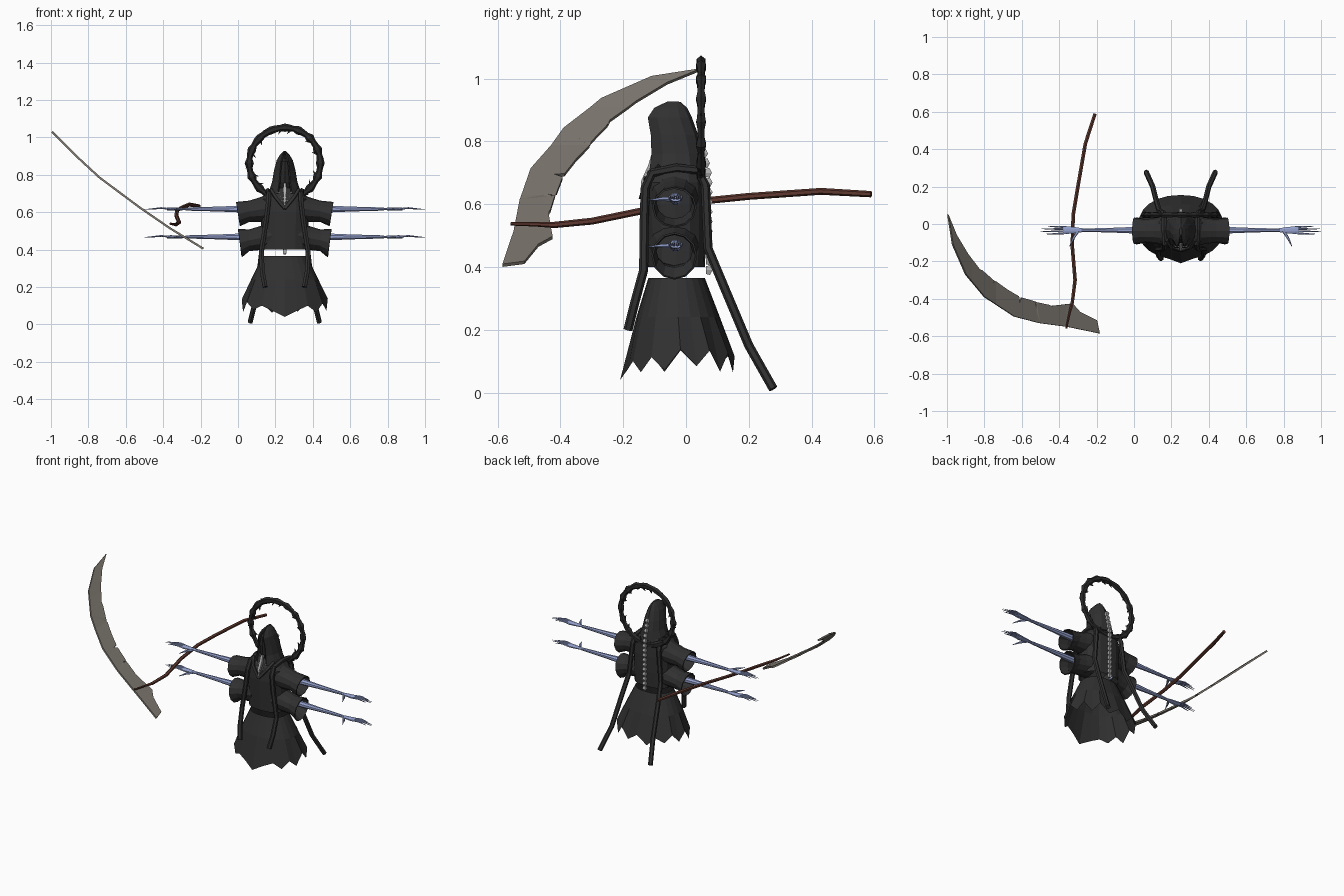
import bpy, bmesh, math, random
from mathutils import Vector

if "Cube" in bpy.data.objects:
    bpy.data.objects.remove(bpy.data.objects["Cube"])

random.seed(4)
CX = 0.25  # centre line of the figure


def material(name, rgb):
    m = bpy.data.materials.new(name)
    m.diffuse_color = (*rgb, 1)
    m.use_nodes = True
    m.node_tree.nodes["Principled BSDF"].inputs["Base Color"].default_value = m.diffuse_color
    return m


CLOTH = material("black_cloth", (0.030, 0.030, 0.030))
DARK = material("dark_wreath", (0.022, 0.022, 0.022))
BONE = material("grey_bone", (0.42, 0.42, 0.42))
SKIN = material("blue_grey_skin", (0.30, 0.36, 0.62))
WOOD = material("brown_wood", (0.115, 0.040, 0.028))
STEEL = material("dull_steel", (0.20, 0.18, 0.155))


def finish(name, bm, mat, thickness=0):
    bmesh.ops.recalc_face_normals(bm, faces=bm.faces)
    me = bpy.data.meshes.new(name)
    bm.to_mesh(me)
    bm.free()
    me.materials.append(mat)
    ob = bpy.data.objects.new(name, me)
    bpy.context.collection.objects.link(ob)
    if thickness:
        mod = ob.modifiers.new("thickness", 'SOLIDIFY')
        mod.thickness = thickness
        mod.offset = 0
    return ob


def loft(name, rings, mat, closed=True, caps=(False, False), thickness=0):
    bm = bmesh.new()
    vs = [[bm.verts.new(p) for p in r] for r in rings]
    n = len(vs[0])
    for a, b in zip(vs, vs[1:]):
        for i in range(n if closed else n - 1):
            j = (i + 1) % n
            bm.faces.new((a[i], a[j], b[j], b[i]))
    if caps[0]:
        bm.faces.new(vs[0])
    if caps[1]:
        bm.faces.new(vs[-1])
    return finish(name, bm, mat, thickness)


def tube(name, pts, radii, mat, sides=6, ref=(1, 0, 0), flat=1.0):
    pts = [Vector(p) for p in pts]
    rings = []
    for i, p in enumerate(pts):
        t = (pts[min(i + 1, len(pts) - 1)] - pts[max(i - 1, 0)]).normalized()
        v = t.cross(Vector(ref)).normalized()
        u = v.cross(t)
        r = radii[i] if isinstance(radii, (list, tuple)) else radii
        rings.append([p + u * r * flat * math.cos(a) + v * r * math.sin(a)
                      for a in (2 * math.pi * (k + .5) / sides for k in range(sides))])
    return loft(name, rings, mat, caps=(True, True))


def oval(z, hw, y0, y1, n=16, power=0.8):
    out = []
    for k in range(n):
        a = 2 * math.pi * k / n - math.pi / 2
        c, s = math.cos(a), math.sin(a)
        out.append((CX + hw * math.copysign(abs(c) ** power, c),
                    (y0 + y1) / 2 + (y1 - y0) / 2 * math.copysign(abs(s) ** power, s), z))
    return out


# Robe top, open at the waist
loft("robe_top", [oval(*r) for r in (
    (.40, .125, -.125, .06), (.50, .125, -.13, .065), (.60, .13, -.135, .065),
    (.67, .125, -.13, .06), (.71, .09, -.105, .05), (.73, .06, -.09, .035))],
    CLOTH, caps=(False, True))

# Skirt with a torn hem and a long front point
hem = oval(.1, .23, -.19, .155, 24, .9)
hem = [(x, y, (.075 if i % 2 else .125) + random.uniform(-.015, .015)) for i, (x, y, z) in enumerate(hem)]
hem[0] = (CX, -.21, .04)
hem[1], hem[-1] = [(h[0], h[1], .075) for h in (hem[1], hem[-1])]
hem[2], hem[-2] = [(h[0], h[1], .10) for h in (hem[2], hem[-2])]
loft("skirt", [oval(.365, .12, -.12, .06, 24, .9), oval(.24, .18, -.158, .108, 24, .9), hem], CLOTH)

# Hood, open at the front
hood = []
for z, hw, y0, y1 in ((.70, .085, -.115, .06), (.76, .064, -.108, .05), (.82, .054, -.11, .035),
                      (.875, .04, -.12, .015), (.905, .022, -.10, 0), (.923, .005, -.06, -.02)):
    ring = []
    for k in range(11):
        a = math.radians(-65 + 31 * k)
        ring.append((CX + hw * math.cos(a), (y0 + y1) / 2 + (y1 - y0) / 2 * math.sin(a) * (1.1 if k in (0, 10) else 1), z))
    hood.append(ring)
loft("hood", hood, CLOTH, closed=False, caps=(False, True), thickness=.008)
# Shadowed face
loft("face", [oval(z, hw, y0, 0, 10, 1) for z, hw, y0 in (
    (.71, .045, -.075), (.76, .04, -.10), (.82, .045, -.105), (.87, .03, -.10), (.89, .012, -.08))],
    DARK, caps=(True, True))

# Spine down the back
for i in range(15):
    z = .39 + i * .031
    y = .07 if z < .69 else .07 - (z - .69) * .2
    tube("vertebra", [(CX, y, z - .014), (CX, y + .004, z), (CX, y, z + .014)], [.009, .015, .009], BONE, 4)

# Breastbone and ribs in the neck opening
tube("breastbone", [(CX, -.104, .755), (CX, -.113, .72), (CX, -.137, .67), (CX, -.141, .635)],
     [.010, .012, .010, .004], BONE, 4)
for z, w, y in ((.655, .016, -.138), (.675, .027, -.134), (.695, .038, -.122)):
    tube("rib", [(CX - w, y + .004, z + .012), (CX, y, z), (CX + w, y + .004, z + .012)],
         .004, BONE, 4, (0, 0, 1))

for s in (1, -1):
    side = "right" if s > 0 else "left"

    def X(d):
        return CX + s * d

    # Neck lapel
    tube(side + "_lapel", [(X(.075), -.085, .72), (X(.05), -.125, .68), (X(0), -.142, .62)],
         .011, CLOTH, 4)
    # Long stole: over the shoulder, down the front, trailing behind
    tube(side + "_stole", [(X(.105), -.185, .20), (X(.12), -.165, .28), (X(.125), -.135, .39),
                           (X(.10), -.133, .55), (X(.088), -.13, .65), (X(.085), -.108, .70),
                           (X(.09), -.03, .715), (X(.09), .04, .708), (X(.095), .062, .66),
                           (X(.115), .07, .46), (X(.13), .12, .34), (X(.15), .20, .15),
                           (X(.185), .278, .012)], .0145, CLOTH, 6)
    # Two sleeves and two arms per side
    for level, rows, az in (
            ("upper", ((.07, .625, .075, .08), (.14, .612, .062, .065), (.19, .605, .054, .06), (.25, .59, .062, .068)), .617),
            ("lower", ((.07, .475, .07, .08), (.14, .46, .06, .065), (.19, .45, .055, .06), (.24, .435, .073, .07)), .468)):
        rings = []
        for d, zc, rz, ry in rows:
            flare = .01 if d > .22 else 0
            rings.append([(X(d + flare * math.sin(a)), -.037 + ry * math.cos(a), zc + rz * math.sin(a))
                          for a in (2 * math.pi * k / 12 for k in range(12))])
        tag = level + "_" + side
        loft(tag + "_sleeve", rings, CLOTH, thickness=.006)
        y = -.033
        tube(tag + "_arm", [(X(.10), y, az), (X(.25), y, az), (X(.36), y, az), (X(.53), y, az)],
             [.02, .019, .014, .009], SKIN, 8, (0, 0, 1))
        tube(tag + "_palm", [(X(.52), y, az), (X(.56), y, az), (X(.61), y, az), (X(.63), y, az)],
             [.010, .017, .022, .019], SKIN, 8, (0, 0, 1), .45)
        for k, tip in enumerate((.72, .75, .745, .71)):
            o = (k - 1.5) * .0105
            tube(tag + "_finger", [(X(.61), y + o, az), (X(.66), y + o * 1.2, az + .006), (X(tip), y + o * 1.3, az - .002)],
                 [.0055, .005, .0012], SKIN, 5, (0, 0, 1))
        tube(tag + "_thumb", [(X(.55), y - .005, az), (X(.575), y - .045, az), (X(.595), y - .088, az - .004)],
             [.009, .0065, .0015], SKIN, 5, (0, 0, 1))

# Thorny wreath behind the head
rings = []
N = 48
for i in range(N + 1):
    a = 2 * math.pi * i / N
    r = .017 + (.006 if i % 3 == 0 else 0) + .002 * math.sin(i * 2.4) * (0 < i < N)
    rings.append([(CX + (.19 + r * math.cos(b)) * math.cos(a), .048 + r * .75 * math.sin(b),
                   .862 + (.19 + r * math.cos(b)) * math.sin(a))
                  for b in (2 * math.pi * k / 6 for k in range(6))])
loft("wreath", rings, DARK)
for i in range(18):
    a = 2 * math.pi * i / 18 + random.uniform(-.08, .08)
    d, t = Vector((math.cos(a), 0, math.sin(a))), Vector((-math.sin(a), 0, math.cos(a)))
    c = Vector((CX, .048, .862))
    sign = -1 if i % 3 else .6
    p = c + d * (.19 + sign * .012)
    tube("thorn", [p, p + d * sign * .022 + t * .016], [.009, .001], DARK, 4, (0, 1, 0))

# Scythe handle
tube("scythe_handle", [(-.362, -.558, .538), (-.345, -.48, .536), (-.33, -.42, .534), (-.315, -.30, .546),
                       (-.33, -.12, .583), (-.325, .05, .61), (-.30, .20, .625), (-.26, .43, .641),
                       (-.208, .59, .632)], [.006, .007, .010, .011, .011, .011, .011, .011, .010], WOOD, 6)

# Scythe blade: outline in plan, cut by cracks, then bent along its height curve
outer = [(-.995, .05), (-.97, -.11), (-.90, -.27), (-.80, -.39), (-.64, -.495), (-.505, -.53), (-.355, -.55), (-.185, -.585)]
inner = [(-.20, -.515), (-.29, -.47), (-.33, -.425), (-.45, -.435), (-.53, -.415), (-.61, -.39),
         (-.68, -.35), (-.745, -.305), (-.82, -.245), (-.89, -.16), (-.95, -.06)]
cracks = {3: .025, 4: .075, 5: .03, 7: .045, 8: .02}
outline = list(outer)
for i, (x, y) in enumerate(inner):
    if i in cracks:
        c = cracks[i]
        outline += [(x + .007, y - .003), (x - .15 * c, y - c), (x - .007, y + .003)]
    else:
        outline.append((x, y))
curve = [(-1.0, 1.035), (-.87, .905), (-.74, .785), (-.525, .625), (-.365, .515), (-.185, .405)]


def height(x):
    for (x0, z0), (x1, z1) in zip(curve, curve[1:]):
        if x <= x1:
            return z0 + (z1 - z0) * (x - x0) / (x1 - x0)
    return curve[-1][1]


bm = bmesh.new()
face = bm.faces.new([bm.verts.new((x, y, 0)) for x, y in outline])
bmesh.ops.triangulate(bm, faces=[face])
for x, z in curve[1:-1]:
    bmesh.ops.bisect_plane(bm, geom=bm.verts[:] + bm.edges[:] + bm.faces[:], plane_co=(x, 0, 0), plane_no=(1, 0, 0))
for v in bm.verts:
    v.co.z = height(v.co.x)
finish("scythe_blade", bm, STEEL, thickness=.011)
